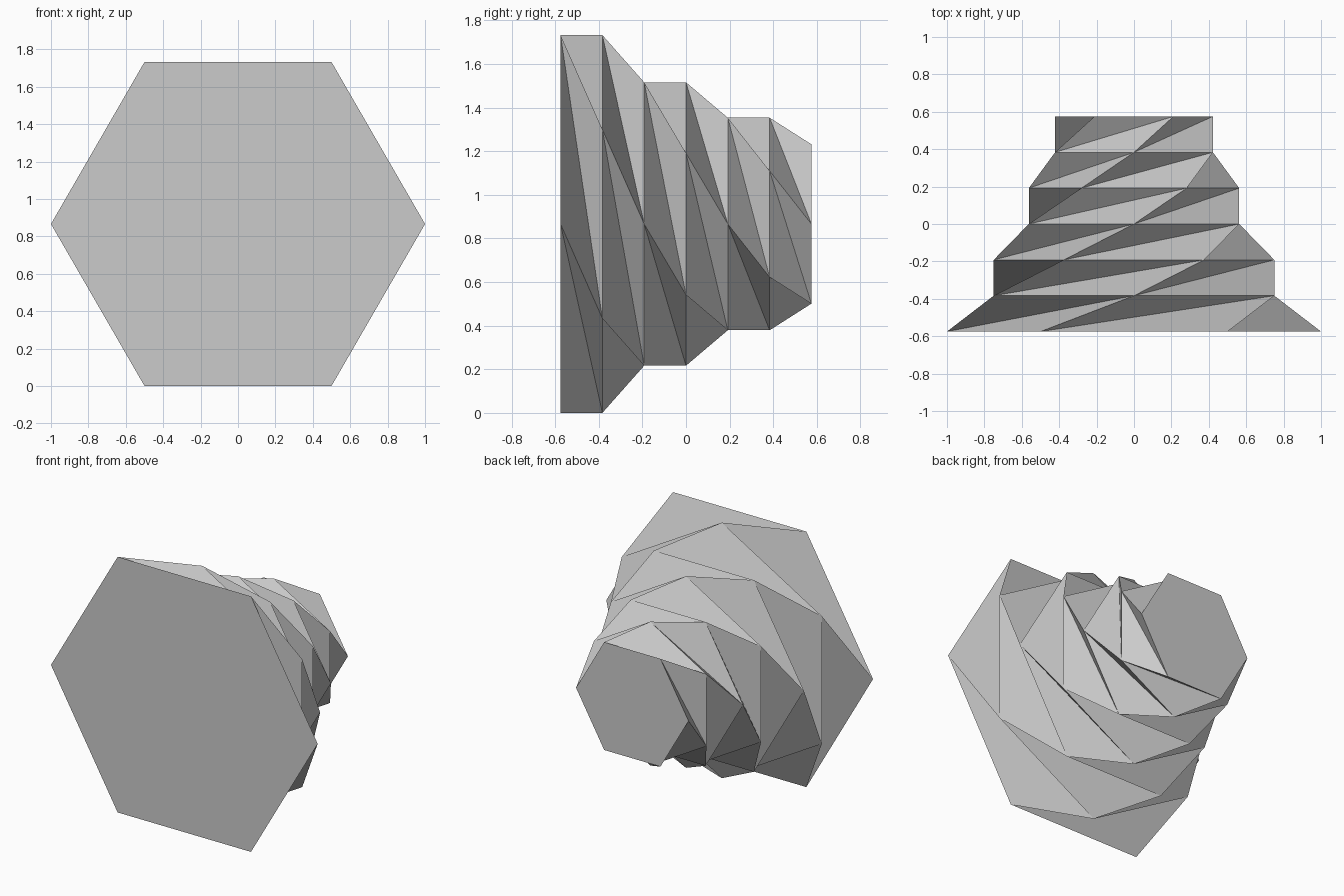
import bpy, bmesh
from math import cos, sin, radians

cube = bpy.data.objects.get("Cube")
if cube:
    bpy.data.objects.remove(cube, do_unlink=True)

SIDES = 6
LAYERS = 6
SHRINK = cos(radians(30))   # each ring fits inside the previous hexagon
DEPTH = 1.15
TURN = radians(-90)         # twist from one ring to the next
STEP = radians(60)

grey = bpy.data.materials.new("plain grey")
grey.use_nodes = True
colour = (0.6, 0.6, 0.6, 1)
grey.diffuse_color = colour
grey.node_tree.nodes["Principled BSDF"].inputs["Base Color"].default_value = colour

bm = bmesh.new()

# Hexagon rings, shrinking and turning from front to back
rings = []
for k in range(LAYERS + 1):
    r = SHRINK ** k
    y = DEPTH * (k / LAYERS - 0.5)
    angles = [k * TURN + i * STEP for i in range(SIDES)]
    rings.append([bm.verts.new((r * cos(a), y, SHRINK + r * sin(a))) for a in angles])

# Front and back caps
bm.faces.new(rings[0])
bm.faces.new(rings[-1][::-1])

# Twisted triangle bands between the rings
for near, far in zip(rings, rings[1:]):
    for i in range(SIDES):
        j = (i + 1) % SIDES
        bm.faces.new((near[i], far[j], near[j]))
        bm.faces.new((near[i], far[i], far[j]))

bmesh.ops.recalc_face_normals(bm, faces=bm.faces)
mesh = bpy.data.meshes.new("twisted_hexagon_tower")
bm.to_mesh(mesh)
bm.free()
mesh.materials.append(grey)
tower = bpy.data.objects.new("twisted_hexagon_tower", mesh)
bpy.context.collection.objects.link(tower)
